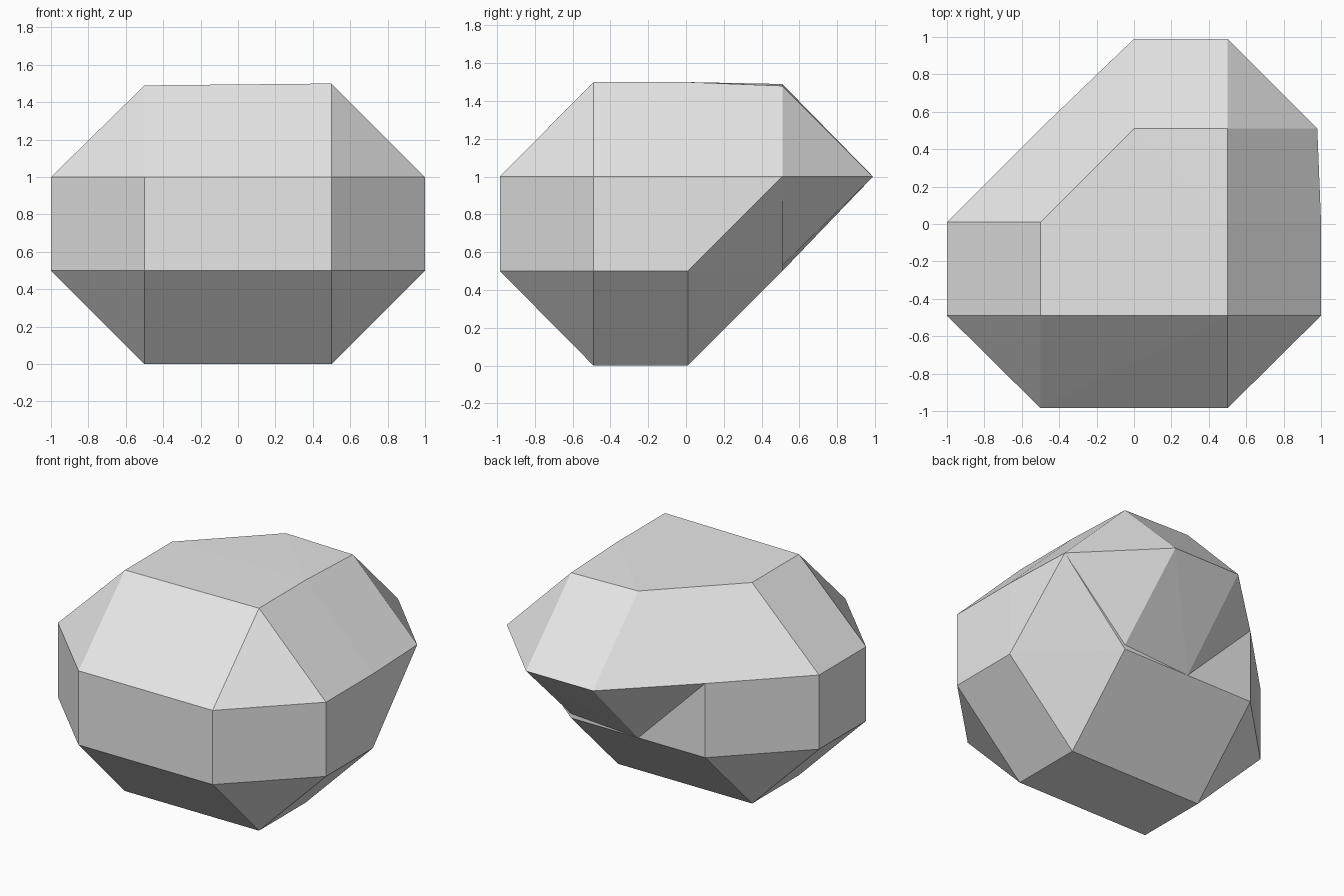
import bpy, bmesh

cube = bpy.data.objects.get("Cube")
if cube:
    bpy.data.objects.remove(cube, do_unlink=True)

F, M, B, T = -0.49, 0.01, 0.51, 0.99   # depth levels, front to back tip
bm = bmesh.new()


def add_hull(points):
    """Add the convex hull of the points to the shared mesh."""
    verts = [bm.verts.new(p) for p in points]
    res = bmesh.ops.convex_hull(bm, input=verts)
    loose = [v for v in verts if v.is_valid and not v.link_faces]
    bmesh.ops.delete(bm, geom=loose, context='VERTS')


# Points on the seam between the main body and the rear ridge
seam_left = (0.98, B, 1)
seam_right = (-0.5, B, 1)
low_left = (0.5, B, 0.5)
low_right = (-0.5, B, 0.5)
notch_left = (0.5, B, 0.53)
notch_mid = (0, B, 0.5)
top_left = (0.5, B, 1.48)
top_mid = (0, B, 1.49)

# Main body: chamfered block with a stepped back
body = [seam_left, seam_right, low_left, low_right, top_left, top_mid]
for s in (-1, 1):
    for z in (0.5, 1):
        body += [(0.5 * s, -0.985, z), (s, F, z), (s, M, z)]
    for y in (F, M):
        body += [(0.5 * s, y, 0), (0.5 * s, y, 1.495 + 0.005 * s)]
add_hull(body)

# Rear ridge: overhanging wedge
add_hull([seam_left, seam_right, notch_left, notch_mid, top_left, top_mid,
          (0, T, 1), (0.5, T, 1)])

# Remove the hidden partition, then close the small exposed gaps
inner = [f for f in bm.faces if all(abs(v.co.y - B) < 0.001 for v in f.verts)]
bmesh.ops.delete(bm, geom=inner, context='FACES')
for tri in ((seam_right, low_right, notch_mid),
            (notch_mid, low_left, notch_left),
            (notch_left, low_left, seam_left)):
    bm.faces.new([bm.verts.new(p) for p in tri])

bmesh.ops.remove_doubles(bm, verts=bm.verts[:], dist=0.001)
bmesh.ops.recalc_face_normals(bm, faces=bm.faces[:])

mesh = bpy.data.meshes.new("faceted_rock")
bm.to_mesh(mesh)
bm.free()
rock = bpy.data.objects.new("faceted_rock", mesh)
bpy.context.collection.objects.link(rock)

# Plain grey stone
stone = bpy.data.materials.new("grey_stone")
stone.use_nodes = True
colour = (0.8, 0.8, 0.8, 1)
stone.diffuse_color = colour
stone.node_tree.nodes["Principled BSDF"].inputs["Base Color"].default_value = colour
mesh.materials.append(stone)
